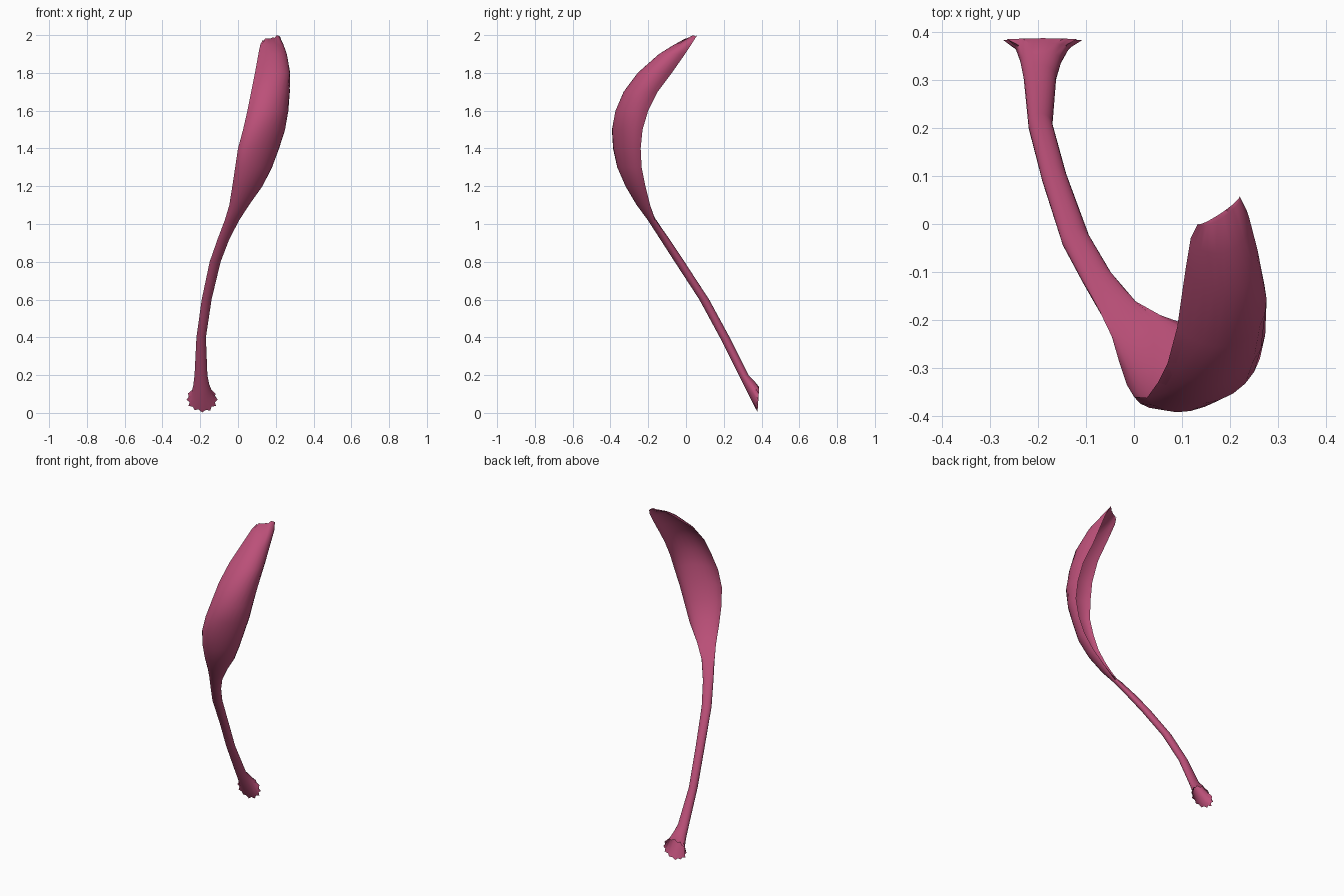
import bpy, math, random
from mathutils import Vector

if "Cube" in bpy.data.objects:
    bpy.data.objects.remove(bpy.data.objects["Cube"])

random.seed(4)
HALF = 12            # points along each side of a section
N = 2 * HALF

# Sections: z, left edge x/y, right edge x/y, outer bulge, inner bulge
# (a round stalk has opposite bulges; the blade is a thin crescent)
SECTIONS = [
    (0.20, -.230, .305, -.162, .305, .026, -.026),
    (0.40, -.220, .205, -.170, .205, .026, -.026),
    (0.60, -.192, .095, -.140, .098, .026, -.026),
    (0.80, -.150, -.038, -.092, -.030, .026, -.026),
    (0.92, -.108, -.117, -.046, -.107, .025, -.024),
    (1.02, -.070, -.185, .006, -.165, .026, -.016),
    (1.10, -.046, -.235, .055, -.190, .047, .018),
    (1.20, -.030, -.290, .125, -.215, .063, .046),
    (1.30, -.015, -.335, .175, -.235, .070, .057),
    (1.40, .000, -.360, .212, -.240, .071, .059),
    (1.50, .027, -.362, .242, -.230, .082, .070),
    (1.60, .050, -.330, .252, -.200, .104, .091),
    (1.70, .070, -.290, .254, -.150, .108, .094),
    (1.80, .090, -.215, .242, -.075, .118, .102),
    (1.90, .108, -.090, .238, -.005, .102, .086),
    (1.95, .118, -.030, .235, .028, .060, .046),
    (1.99, .133, .000, .220, .058, .018, .008),
]
# Flared foot: centre x, y, z and radii x, y, z of each tilted ring
FOOT = [
    (-.190, .383, .070, .083, .004, .064),
    (-.191, .366, .100, .056, .012, .048),
    (-.194, .340, .145, .043, .020, .026),
]


def section(z, lx, ly, rx, ry, bo, bi):
    l, r = Vector((lx, ly, z)), Vector((rx, ry, z))
    d = r - l
    n = Vector((d.y, -d.x, 0)).normalized()
    pts = []
    for i in range(N):
        a = 2 * math.pi * i / N
        b = bo if i <= HALF else -bi
        pts.append(l + d * (1 - math.cos(a)) / 2 + n * b * math.sin(a))
    return pts


def foot_ring(cx, cy, cz, rx, ry, rz, ragged):
    pts = []
    for i in range(N):
        a = 2 * math.pi * i / N
        k = 1.0
        if ragged:
            k = random.uniform(.97, 1.06) if i % 2 == 0 else random.uniform(.82, .9)
        pts.append(Vector((cx - rx * k * math.cos(a),
                           cy - ry * math.sin(a),
                           cz - rz * k * math.sin(a))))
    return pts


rings = [foot_ring(*f, ragged=(j == 0)) for j, f in enumerate(FOOT)]
rings += [section(*s) for s in SECTIONS]

# Ragged tip, lower on its left side
jag = [random.uniform(-.008, .006) for _ in range(HALF + 1)]
for i, p in enumerate(rings[-1]):
    t = min(i, N - i)
    p.z += jag[t] - .022 * (1 - t / HALF) ** 2 + .004
    p.z = min(p.z, 2.0)

verts = [p for ring in rings for p in ring]
faces = []
for j in range(len(rings) - 1):
    for i in range(N):
        k = (i + 1) % N
        faces.append((j * N + i, j * N + k, (j + 1) * N + k, (j + 1) * N + i))
# Close the thin tip edge with a strip between outer and inner sides
top = (len(rings) - 1) * N
for i in range(HALF):
    a, b, c, d = i, i + 1, (N - i - 1), (N - i) % N
    quad = [top + a, top + b, top + c, top + d]
    faces.append(tuple(dict.fromkeys(quad)))

mesh = bpy.data.meshes.new("petal")
mesh.from_pydata(verts, [], faces)
mesh.validate()
petal = bpy.data.objects.new("petal", mesh)
bpy.context.collection.objects.link(petal)

pink = bpy.data.materials.new("rose pink")
pink.diffuse_color = (0.50, 0.08, 0.19, 1)
pink.use_nodes = True
pink.node_tree.nodes["Principled BSDF"].inputs["Base Color"].default_value = pink.diffuse_color
mesh.materials.append(pink)

bpy.context.view_layer.objects.active = petal
petal.select_set(True)
bpy.ops.object.mode_set(mode='EDIT')
bpy.ops.mesh.select_all(action='SELECT')
bpy.ops.mesh.normals_make_consistent(inside=False)
bpy.ops.object.mode_set(mode='OBJECT')
bpy.ops.object.shade_smooth_by_angle(angle=math.radians(50))
